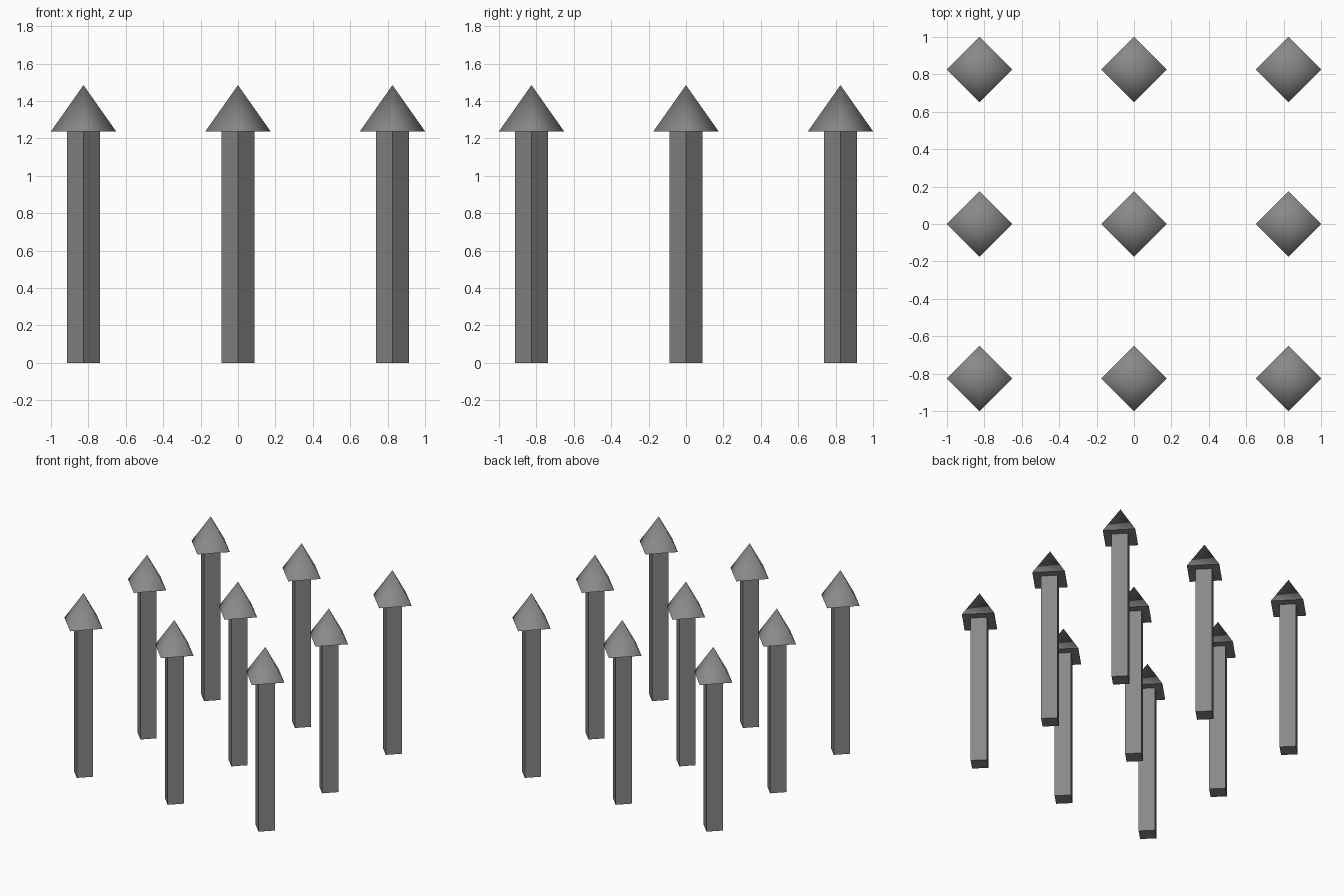
import bpy
from math import radians

if "Cube" in bpy.data.objects:
    bpy.data.objects.remove(bpy.data.objects["Cube"])

SPACING = 0.826
SHAFT_R, HEAD_R = 0.087, 0.174
HEAD_BASE, TIP = 1.238, 1.485

# dark grey finish
dark = bpy.data.materials.new("dark_grey")
dark.diffuse_color = (0.25, 0.25, 0.25, 1)
dark.use_nodes = True
dark.node_tree.nodes["Principled BSDF"].inputs["Base Color"].default_value = dark.diffuse_color


def four_sided(name, x, y, z0, z1, r_bottom, r_top, smooth):
    """Four-sided prism or pyramid with corners on the x and y axes."""
    bpy.ops.mesh.primitive_cone_add(
        vertices=4, radius1=r_bottom, radius2=r_top, depth=z1 - z0,
        location=(x, y, (z0 + z1) / 2))
    ob = bpy.context.object
    ob.name = name
    ob.data.materials.append(dark)
    if smooth:
        # slopes blend (78 degrees apart), the underside stays crisp (117)
        bpy.ops.object.shade_smooth_by_angle(angle=radians(95))
    return ob


# 3 x 3 grid of spikes
for row in (-1, 0, 1):
    for col in (-1, 0, 1):
        x, y = col * SPACING, row * SPACING
        # square post, flat sided
        four_sided("shaft", x, y, 0, HEAD_BASE, SHAFT_R, SHAFT_R, False)
        # pyramid tip, smooth shaded slopes
        four_sided("spike_tip", x, y, HEAD_BASE, TIP, HEAD_R, 0, True)
